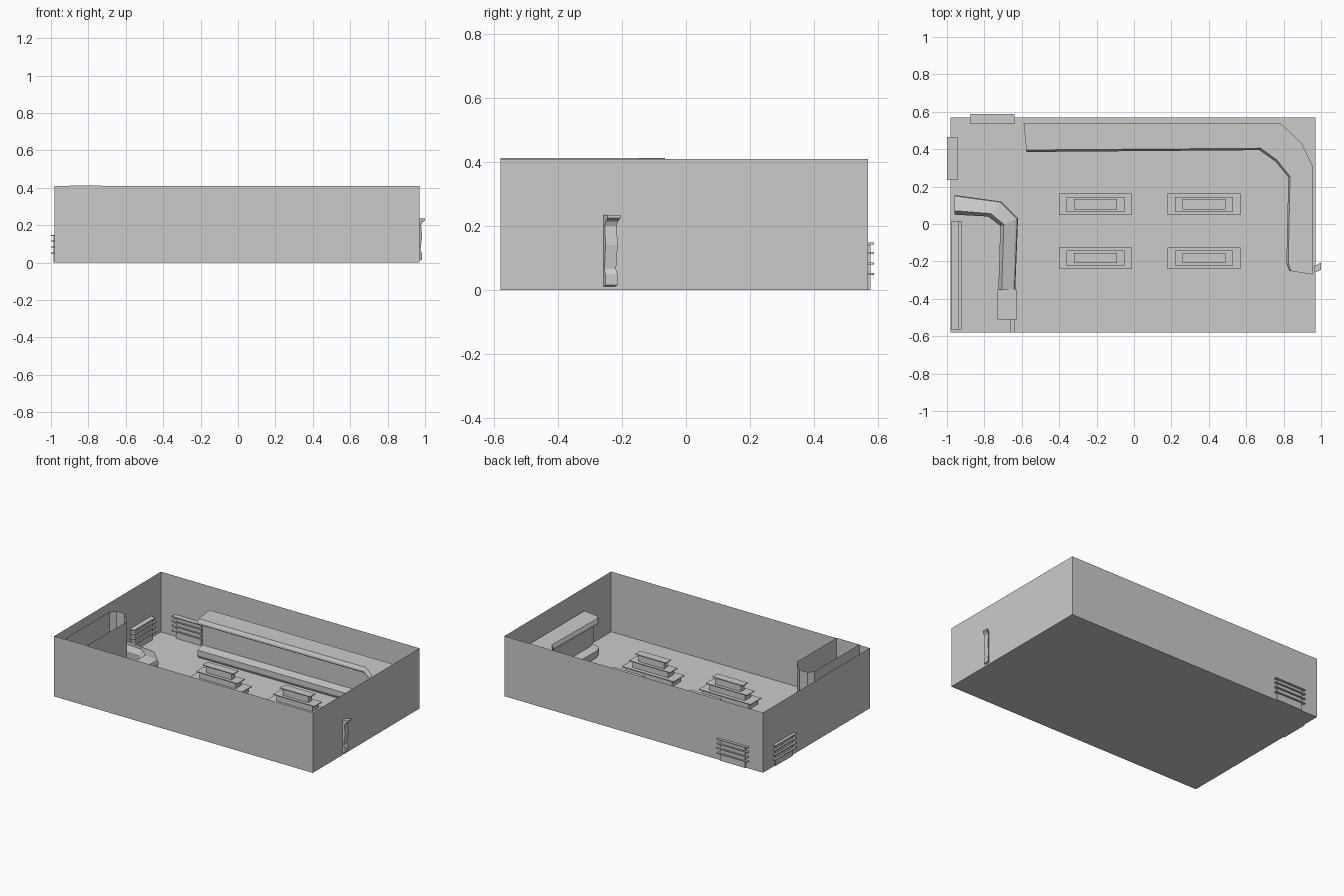
import bpy, bmesh

if "Cube" in bpy.data.objects:
    bpy.data.objects.remove(bpy.data.objects["Cube"])


def make(name, bm):
    bmesh.ops.recalc_face_normals(bm, faces=bm.faces[:])
    me = bpy.data.meshes.new(name)
    bm.to_mesh(me)
    bm.free()
    ob = bpy.data.objects.new(name, me)
    bpy.context.collection.objects.link(ob)
    return ob


def add_box(bm, x0, x1, y0, y1, z0, z1):
    v = bmesh.ops.create_cube(bm, size=1)['verts']
    for p in v:
        p.co = ((x0 + x1) / 2 + p.co.x * (x1 - x0),
                (y0 + y1) / 2 + p.co.y * (y1 - y0),
                (z0 + z1) / 2 + p.co.z * (z1 - z0))


def boxes(name, items):
    bm = bmesh.new()
    for b in items:
        add_box(bm, *b)
    return make(name, bm)


def loft(name, outer, inner, profile):
    """Sweep a closed (t, z) profile between an outer and an inner plan line."""
    bm = bmesh.new()
    rings = [[bm.verts.new((a[0] + (b[0] - a[0]) * t, a[1] + (b[1] - a[1]) * t, z))
              for t, z in profile] for a, b in zip(outer, inner)]
    n = len(profile)
    for r, s in zip(rings, rings[1:]):
        for i in range(n):
            j = (i + 1) % n
            bm.faces.new((r[i], r[j], s[j], s[i]))
    bm.faces.new(rings[0])
    bm.faces.new(rings[-1])
    return make(name, bm)


def sheet_walls(name, plan, z0, z1, floor=False, closed=True):
    bm = bmesh.new()
    lo = [bm.verts.new((x, y, z0)) for x, y in plan]
    hi = [bm.verts.new((x, y, z1)) for x, y in plan]
    n = len(plan)
    for i in range(n if closed else n - 1):
        j = (i + 1) % n
        bm.faces.new((lo[i], lo[j], hi[j], hi[i]))
    if floor:
        bm.faces.new(lo)
    return make(name, bm)


# Room shell, open at the top
sheet_walls("room_shell", [(-.98, -.58), (.97, -.58), (.97, .57), (-.98, .57)],
            0, .41, floor=True)

# Tall partition enclosing the front left corner
sheet_walls("partition_wall", [(-.90, -.58), (-.90, -.10), (-.87, -.065),
                               (-.81, -.065), (-.73, -.15), (-.73, -.58)],
            0, .413)

# Four tiered island displays
tiers = [(.195, .0575, .045), (.155, .04, .09), (.115, .0275, .14)]
for k, (cx, cy) in enumerate([(-.205, .105), (.375, .105), (-.205, -.182), (.375, -.182)]):
    parts, z = [], 0
    for hx, hy, top in tiers:
        parts.append((cx - hx + .02, cx + hx - .02, cy - hy + .008, cy + hy - .008, z, top - .006))
        parts.append((cx - hx, cx + hx, cy - hy, cy + hy, top - .006, top))
        z = top
    boxes(f"island_display_{k + 1}", parts)

# Wall case with overhanging canopy, running along the back and right walls
loft("wall_case",
     [(-.59, .54), (.78, .54), (.895, .435), (.955, .31), (.955, -.20), (.955, -.27)],
     [(-.575, .385), (.67, .395), (.755, .335), (.825, .25), (.815, -.21), (.83, -.25)],
     [(0, .01), (0, .265), (.93, .265), (1, .245), (1, .232), (.9, .222),
      (.62, .215), (.6, .065), (1, .055), (1, .02), (.93, 0)])

# Case end trim showing through the right wall
loft("case_end_trim", [(.965, -.26), (.965, -.225)], [(1, -.245), (1, -.205)],
     [(0, .01), (.5, .015), (.5, .05), (.3, .065), (.55, .14), (.4, .2),
      (.6, .215), (1, .225), (1, .235), (0, .235)])

# Slatted wall racks
levels = (.05, .083, .115, .145)
boxes("back_rack", [(-.85, -.66, .545, .577, 0, .14)] +
      [(-.875, -.64, .535, .588, z - .003, z + .003) for z in levels])
boxes("left_rack", [(-.987, -.955, .255, .445, 0, .14)] +
      [(-1, -.945, .235, .465, z - .003, z + .003) for z in levels])

# Serving counter with sloped top
loft("serving_counter",
     [(-.96, .155), (-.71, .12), (-.62, .03), (-.635, -.35)],
     [(-.96, .05), (-.78, .04), (-.715, -.01), (-.725, -.35)],
     [(.1, 0), (0, .095), (.05, .11), (.15, .115), (.8, .135), (1, .10), (.95, 0)])
boxes("counter_till_section", [(-.73, -.627, -.51, -.35, 0, .115)])
boxes("counter_gate", [(-.66, -.635, -.58, -.51, 0, .10)])

# Shelving behind the counter
boxes("back_bar", [(-.978, -.935, -.565, .015, 0, .25),
                   (-.94, -.922, -.565, .015, 0, .11)])
